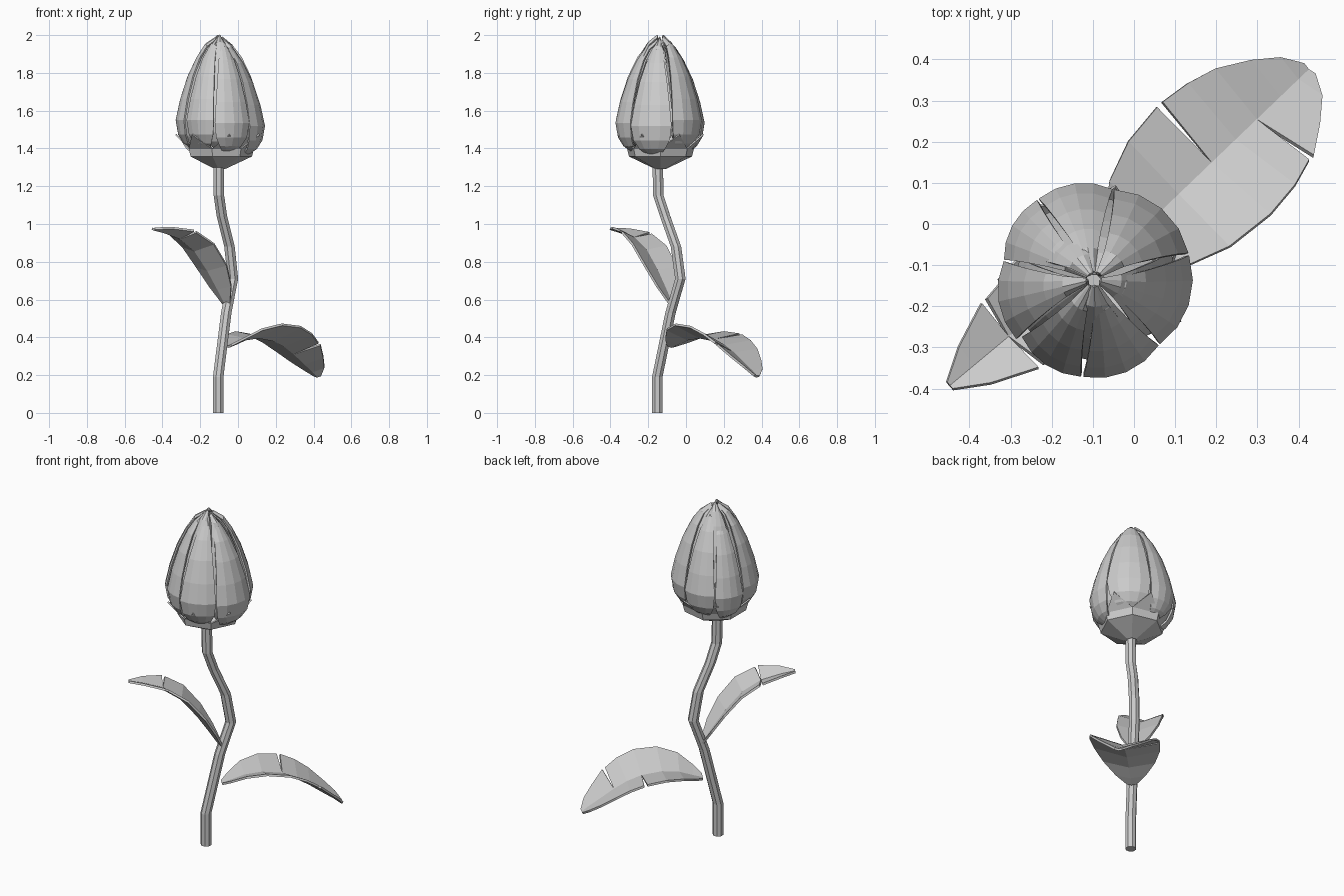
import bpy, bmesh, math
from mathutils import Vector

cube = bpy.data.objects.get("Cube")
if cube:
    bpy.data.objects.remove(cube)

grey = bpy.data.materials.new("plain grey")
grey.use_nodes = True
COLOUR = (0.6, 0.6, 0.6, 1)
grey.diffuse_color = COLOUR
grey.node_tree.nodes["Principled BSDF"].inputs["Base Color"].default_value = COLOUR

BUD = Vector((-0.097, -0.135, 0))


def make(name, quads, thickness=0):
    """Object from a list of corner loops, welded, flat shaded, optionally thickened."""
    bm = bmesh.new()
    for quad in quads:
        bm.faces.new([bm.verts.new(p) for p in quad])
    bmesh.ops.remove_doubles(bm, verts=bm.verts, dist=0.0005)
    bmesh.ops.recalc_face_normals(bm, faces=bm.faces)
    mesh = bpy.data.meshes.new(name)
    bm.to_mesh(mesh)
    bm.free()
    mesh.materials.append(grey)
    obj = bpy.data.objects.new(name, mesh)
    bpy.context.collection.objects.link(obj)
    if thickness:
        mod = obj.modifiers.new("thickness", "SOLIDIFY")
        mod.thickness = thickness
        mod.offset = 0
    return obj


def grid(rows):
    return [(a[i], a[i + 1], b[i + 1], b[i])
            for a, b in zip(rows, rows[1:]) for i in range(len(a) - 1)]


def polar(angle, radius, z):
    return BUD + Vector((radius * math.cos(angle), radius * math.sin(angle), z))


# Stem: octagonal rings along a bent path
path = [(-0.105, -0.152, 0), (-0.105, -0.152, 0.19), (-0.062, -0.082, 0.53),
        (-0.027, -0.03, 0.71), (-0.045, -0.053, 0.88), (-0.085, -0.11, 1.04),
        (-0.101, -0.146, 1.15), (-0.103, -0.15, 1.32)]
rings = []
for x, y, z in path:
    rings.append([Vector((x + 0.03 * math.cos(k * math.tau / 8 + 0.39),
                          y + 0.03 * math.sin(k * math.tau / 8 + 0.39), z)) for k in range(9)])
make("stem", grid(rings) + [rings[0][:8], rings[-1][:8]])


def leaf(name, base, heading, stations, lifts, notches):
    """Folded leaf; stations are (distance, midrib height, half width)."""
    along = Vector(heading).normalized()
    across = Vector((-along.y, along.x, 0))
    mid = [Vector(base) + along * t + Vector((0, 0, z)) for t, z, w in stations]
    quads = []
    for side in (-1, 1):
        def edge(i, shift):
            a, b = mid[max(i - 1, 0)], mid[min(i + 1, len(mid) - 1)]
            tangent = (b - a).normalized()
            up = tangent.cross(across)
            w = stations[i][2]
            gap = shift * 0.009 if i == notches.get(side) else 0
            return mid[i] + across * side * w + up * w * lifts[side] + tangent * gap
        for i in range(len(mid) - 1):
            quads.append((mid[i], mid[i + 1], edge(i + 1, -1), edge(i, 1)))
    return make(name, quads, 0.012)


leaf("lower_leaf", (-0.05, -0.08, 0), (0.72, 0.69, 0),
     [(0, 0.35, 0.025), (0.05, 0.365, 0.08), (0.125, 0.39, 0.14), (0.22, 0.4, 0.178),
      (0.33, 0.385, 0.19), (0.41, 0.355, 0.18), (0.48, 0.315, 0.16), (0.56, 0.26, 0.115),
      (0.62, 0.22, 0.07), (0.655, 0.192, 0.02)], {1: 0.15, -1: 0.38}, {1: 4, -1: 6})
leaf("upper_leaf", (-0.06, -0.07, 0), (-0.39, -0.325, 0),
     [(0, 0.565, 0.02), (0.06, 0.655, 0.08), (0.13, 0.755, 0.115), (0.22, 0.86, 0.122),
      (0.32, 0.925, 0.105), (0.43, 0.957, 0.06), (0.505, 0.972, 0.012)],
     {1: 0.38, -1: 0.24}, {-1: 4, 1: 4})

# Calyx: faceted cup with pointed sepals flaring outward
SEPALS = 7
cup = []
for radius, z in [(0.028, 1.295), (0.168, 1.36), (0.178, 1.4)]:
    cup.append([polar(k * math.tau / SEPALS, radius, z) for k in range(SEPALS + 1)])
quads = grid(cup)
for a, b in zip(cup[-1], cup[-1][1:]):
    out = (a + b) / 2 - BUD
    quads.append((a, b, BUD + Vector((out.x * 1.45, out.y * 1.45, 1.475))))
make("calyx", quads, 0.008)

# Petal profile: (radius, height, share of angular width)
PROFILE = [(0.135, 1.39, 0.4), (0.19, 1.43, 0.75), (0.218, 1.475, 0.94), (0.231, 1.55, 1),
           (0.207, 1.66, 0.96), (0.168, 1.78, 0.91), (0.12, 1.88, 0.84), (0.075, 1.95, 0.72),
           (0.018, 1.988, 0.5)]


def petal(name, start, end, scale, lean, drop):
    """Curved petal between two angles; lean pushes one edge outward."""
    rows = []
    for radius, z, share in PROFILE:
        row = []
        for k in range(5):
            u = k / 2 - 1
            angle = (start + end) / 2 + u * share * (end - start) / 2
            r = radius * scale * (1 + lean * u - 0.03 * u * u)
            row.append(polar(angle, r, z - drop - 0.012 * u * u * (z > 1.9)))
        rows.append(row)
    return make(name, grid(rows), 0.01)


# Outer petals, slightly uneven in width and set like a pinwheel
gaps = [math.radians(a) for a in (-142, -97, -45, 15, 78, 125, 168, 218)]
for n, (a, b) in enumerate(zip(gaps, gaps[1:])):
    petal(f"outer_petal_{n + 1}", a + 0.01, b - 0.01, 1.01, 0.03 * (-1) ** n, 0.015 * (n % 3))

# Inner petals, closing the bud behind the gaps
for n in range(5):
    a = math.radians(20 + 72 * n)
    petal(f"inner_petal_{n + 1}", a, a + math.tau / 5, 0.84, 0.03, -0.01 if n % 2 else 0.01)
